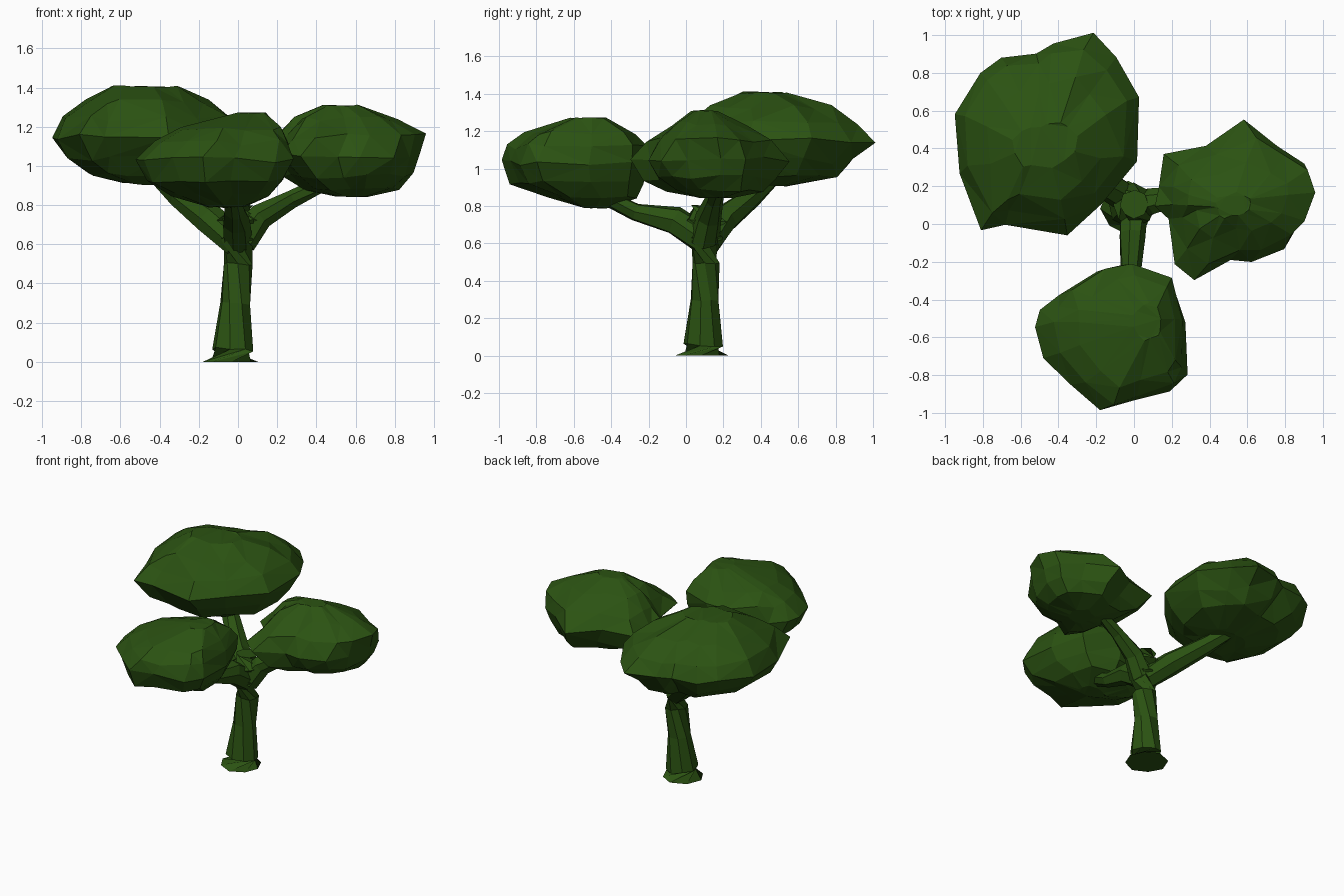
import bpy
import bmesh
import math
import random
from mathutils import Vector

random.seed(4)

if "Cube" in bpy.data.objects:
    bpy.data.objects.remove(bpy.data.objects["Cube"], do_unlink=True)

# One green for the whole tree
green = bpy.data.materials.new("deep_green")
green.use_nodes = True
colour = (0.024, 0.085, 0.006, 1)
green.diffuse_color = colour
shader = next(n for n in green.node_tree.nodes if n.type == 'BSDF_PRINCIPLED')
shader.inputs["Base Color"].default_value = colour
shader.inputs["Roughness"].default_value = 1


def jitter(amount):
    return Vector([random.uniform(-amount, amount) for _ in range(3)])


def loft(name, rings, triangulate=False):
    """Skin a stack of equal point rings, cap both ends, shade flat."""
    bm = bmesh.new()
    loops = [[bm.verts.new(p) for p in ring] for ring in rings]
    for low, high in zip(loops, loops[1:]):
        for i in range(len(low)):
            j = (i + 1) % len(low)
            bm.faces.new((low[i], low[j], high[j], high[i]))
    bm.faces.new(loops[0][::-1])
    bm.faces.new(loops[-1])
    if triangulate:
        bmesh.ops.triangulate(bm, faces=bm.faces[:], quad_method='SHORT_EDGE')
    bmesh.ops.recalc_face_normals(bm, faces=bm.faces[:])
    mesh = bpy.data.meshes.new(name)
    bm.to_mesh(mesh)
    bm.free()
    mesh.materials.append(green)
    obj = bpy.data.objects.new(name, mesh)
    bpy.context.collection.objects.link(obj)
    return obj


def limb(name, path, sides=7, wobble=0.006):
    """Tapering tube along (x, y, z, radius) stations."""
    points = [Vector(s[:3]) for s in path]
    rings = []
    for k, station in enumerate(path):
        ahead = points[min(k + 1, len(points) - 1)]
        behind = points[max(k - 1, 0)]
        turn = (ahead - behind).to_track_quat('Z', 'Y')
        if points[k].z == 0:
            turn.identity()
        ring = []
        for i in range(sides):
            a = math.tau * i / sides
            offset = Vector((math.cos(a), math.sin(a), 0)) * station[3]
            nudge = jitter(wobble)
            if points[k].z == 0:
                nudge.z = 0
            ring.append(points[k] + turn @ offset + nudge)
        rings.append(ring)
    return loft(name, rings)


def canopy(name, outline, levels, wobble=0.014):
    """Faceted leaf mass: the plan outline fitted into a box at each level.
    A level is (z, x_min, x_max, y_min, y_max)."""
    xs, ys = zip(*outline)
    x_low, x_span = min(xs), max(xs) - min(xs)
    y_low, y_span = min(ys), max(ys) - min(ys)
    widest = max(level[2] - level[1] for level in levels)
    rings = []
    for z, x0, x1, y0, y1 in levels:
        amount = wobble * (x1 - x0) / widest
        ring = []
        for x, y in outline:
            u, v = (x - x_low) / x_span, (y - y_low) / y_span
            p = Vector((x0 + u * (x1 - x0), y0 + v * (y1 - y0), z))
            shift = jitter(amount)
            shift.z *= 1.4
            ring.append(p + shift)
        rings.append(ring)
    return loft(name, rings, triangulate=True)


# Trunk with flared foot and swollen fork
limb("trunk", [(-.035, .085, 0, .14), (-.03, .09, .06, .105),
               (-.015, .1, .3, .08), (0, .105, .5, .075),
               (.005, .1, .63, .1), (0, .1, .72, .115), (0, .1, .8, .075)], sides=8)

# Three branches reaching into the leaf masses
limb("back_branch", [(0, .11, .6, .08), (-.14, .2, .73, .08),
                     (-.3, .36, .85, .06), (-.42, .46, .96, .05)])
limb("left_branch", [(.02, .1, .62, .08), (.11, .12, .74, .07),
                     (.27, .15, .83, .045), (.48, .18, .93, .04)])
limb("front_branch", [(0, .1, .62, .08), (-.01, -.06, .72, .075),
                      (-.02, -.27, .77, .05), (-.03, -.46, .86, .04)])

# Largest leaf mass, back right
canopy("back_canopy",
       [(-.95, .58), (-.82, .79), (-.69, .89), (-.51, .9), (-.43, .96), (-.22, 1),
        (-.09, .87), (.04, .68), (.01, .32), (-.16, .11), (-.35, -.05),
        (-.68, 0), (-.8, -.02), (-.93, .27)],
       [(.91, -.58, -.25, .25, .55), (.96, -.76, -.1, .12, .8),
        (1.04, -.88, -.02, .02, .9), (1.15, -.95, .04, -.05, 1),
        (1.24, -.89, -.03, .03, .93), (1.33, -.77, -.15, .12, .77),
        (1.405, -.64, -.3, .3, .54)])

# Leaf mass on the left
canopy("left_canopy",
       [(.12, .09), (.13, .21), (.17, .38), (.38, .43), (.6, .56), (.78, .43),
        (.92, .34), (.94, .19), (.88, 0), (.8, -.12), (.64, -.21),
        (.51, -.2), (.33, -.29), (.22, -.2), (.18, .02)],
       [(.845, .5, .66, .05, .25), (.88, .34, .82, -.1, .42),
        (.95, .23, .89, -.22, .48), (1.05, .12, .93, -.29, .55),
        (1.15, .2, .95, -.2, .46), (1.24, .28, .82, -.07, .32),
        (1.31, .43, .62, .03, .17)])

# Leaf mass at the front
canopy("front_canopy",
       [(-.52, -.53), (-.5, -.44), (-.4, -.36), (-.2, -.23), (-.06, -.2), (.19, -.28),
        (.27, -.52), (.27, -.79), (.2, -.87), (-.02, -.93), (-.17, -.99),
        (-.34, -.86), (-.49, -.69)],
       [(.79, -.15, .03, -.56, -.43), (.85, -.33, .15, -.74, -.27),
        (.92, -.46, .22, -.94, -.23), (1.03, -.52, .27, -.99, -.22),
        (1.12, -.42, .26, -.96, -.2), (1.19, -.3, .22, -.87, -.27),
        (1.27, -.01, .14, -.62, -.42)])
